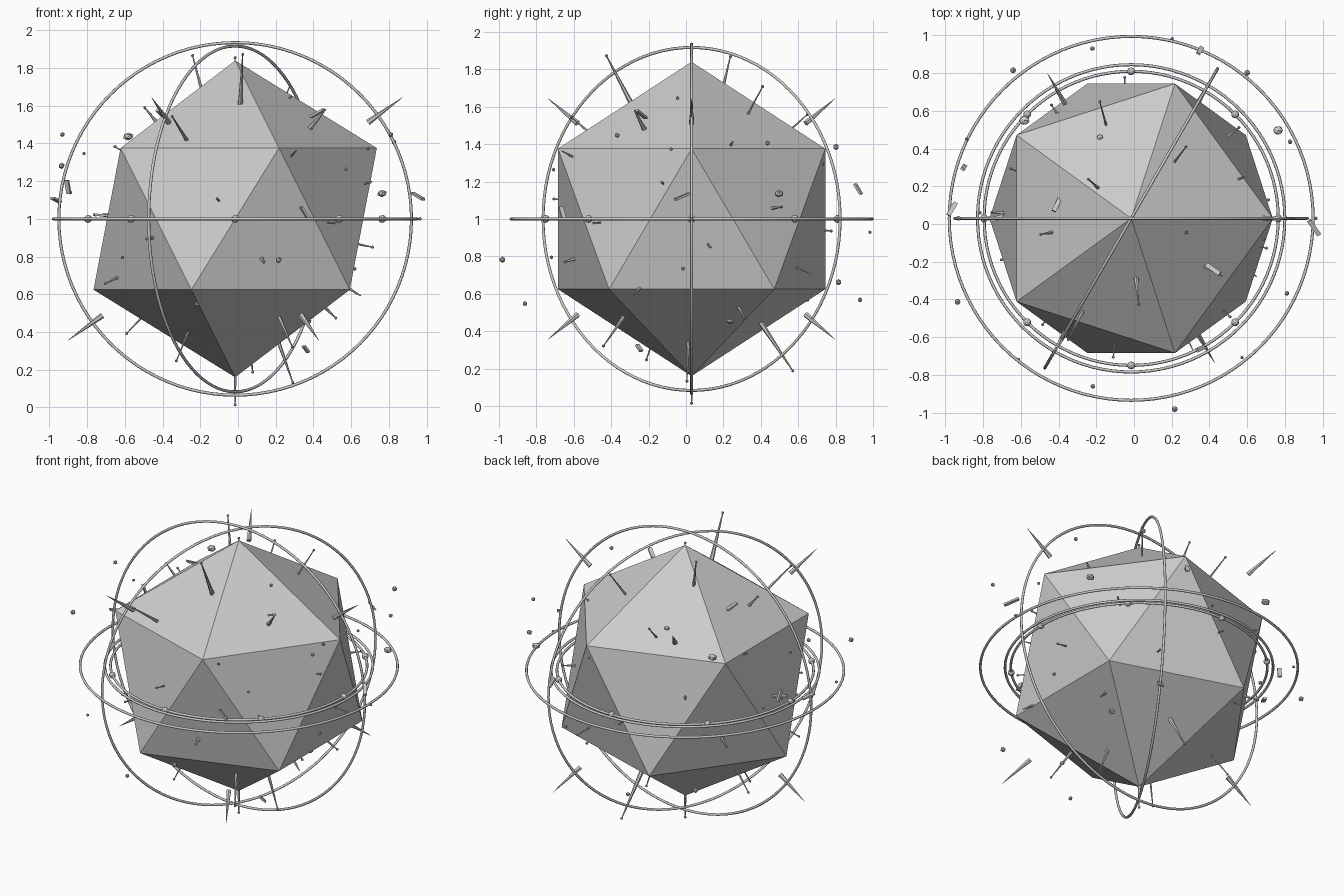
import bpy, bmesh, math
from math import sin, cos, pi, radians
from mathutils import Vector, Matrix

if "Cube" in bpy.data.objects:
    bpy.data.objects.remove(bpy.data.objects["Cube"])

C = Vector((-0.015, 0.03, 1.0))          # common centre


def finish(bm, name):
    me = bpy.data.meshes.new(name)
    bm.to_mesh(me)
    bm.free()
    ob = bpy.data.objects.new(name, me)
    bpy.context.collection.objects.link(ob)
    return ob


def ball(bm, p, r, sub=1, scale=(1, 1, 1)):
    m = Matrix.Translation(p) @ Matrix.Diagonal((*scale, 1))
    bmesh.ops.create_icosphere(bm, subdivisions=sub, radius=r, matrix=m)


def cone(bm, a, b, r1, r2, seg=6):
    d = b - a
    m = Matrix.Translation((a + b) / 2) @ d.to_track_quat('Z', 'Y').to_matrix().to_4x4()
    bmesh.ops.create_cone(bm, cap_ends=True, segments=seg, radius1=r1, radius2=r2,
                          depth=d.length, matrix=m)


def polar(az, el, d):
    return C + d * Vector((cos(el) * cos(az), cos(el) * sin(az), sin(el)))


def ring(name, radius, rot=(0, 0, 0), minor=0.008):
    bpy.ops.mesh.primitive_torus_add(location=C, rotation=rot, major_radius=radius,
                                     minor_radius=minor, major_segments=96, minor_segments=8)
    bpy.context.object.name = name
    bpy.ops.object.shade_smooth()


# faceted core
bm = bmesh.new()
ball(bm, C, 0.84)
finish(bm, "core")

# orbit rings
ring("outer_equator_ring", 0.965)
ring("middle_equator_ring", 0.815)
ring("inner_equator_ring", 0.78)
ring("front_upright_ring", 0.935, (pi / 2, 0, 0))
ring("turned_upright_ring", 0.917, (pi / 2, 0, radians(60)))

# eight beads on the inner ring
bm = bmesh.new()
for k in range(8):
    ball(bm, polar(k * pi / 4, 0, 0.78), 0.021, 2)
finish(bm, "ring_beads")

# needles with ball tips, spread in a golden spiral over the core
reach = [.855, .92, .985, .855, .765, .815, .85, .905, .765, .79, .85, .79,
         .76, .76, .75, .75, .75, .74, .74, .75, .74, .75, .75, .73,
         .78, .80, .84, .80, .76, .80, .85, .88, .98, .85, .92, .985]
bm = bmesh.new()
for i, d in enumerate(reach):
    az, el = i * pi * (3 - math.sqrt(5)), math.asin(1 - 2 * i / 35)
    cone(bm, polar(az, el, 0.64), polar(az, el, d), 0.008 + 0.004 * (i % 3), 0.003)
    if i not in (5, 8, 10, 26):
        ball(bm, polar(az, el, d), 0.009)
finish(bm, "needles")

# six floating spikes, alternately above and below
bm = bmesh.new()
for k in range(6):
    az, el = k * pi / 3, radians(36 if k % 2 == 0 else -36)
    cone(bm, polar(az, el, 0.87), polar(az, el, 1.095), 0.016, 0.001)
finish(bm, "floating_spikes")

# wavy belt of small orbiting balls
bm = bmesh.new()
for k in range(14):
    p = polar(k * 2 * pi / 14, 0.46 * sin(1.1 * k), 0.98 + 0.04 * (k % 3))
    ball(bm, p, 0.010 + 0.0035 * (k % 3))
for p in [(.278, -.045, 1.647), (.62, -.016, .735), (.69, -.08, 1.374), (-.817, .06, 1.347)]:
    ball(bm, Vector(p), 0.010)
finish(bm, "orbiting_balls")

# loose rocks
bm = bmesh.new()
for p, r in [((.764, .497, 1.135), .028), ((-.582, .55, 1.437), .03),
             ((-.18, .46, 1.49), .018), ((.37, .235, .455), .022)]:
    ball(bm, Vector(p), r, 1, (1, 0.9, 0.7))
finish(bm, "loose_rocks")

# loose flat slivers: centre, half direction
bm = bmesh.new()
for p, d in [((.955, -.02, 1.12), (.027, -.038, -.016)), ((-.965, .08, 1.10), (.02, .033, -.011)),
             ((-.903, .30, 1.17), (.006, .01, -.035)), ((.35, .92, 1.16), (.01, .016, -.027)),
             ((-.41, .10, 1.56), (.016, .032, -.016)), ((.42, -.24, 1.56), (.035, -.025, .02)),
             ((.36, -.25, .31), (.012, .01, -.016)), ((.355, -.66, 1.03), (.021, .01, -.034)),
             ((-.73, .03, 1.02), (.035, .01, -.003))]:
    d = Vector(d)
    m = (Matrix.Translation(p) @ d.to_track_quat('Z', 'Y').to_matrix().to_4x4()
         @ Matrix.Diagonal((0.024, 0.012, 2 * d.length, 1)))
    bmesh.ops.create_cube(bm, size=1, matrix=m)
finish(bm, "loose_slivers")
